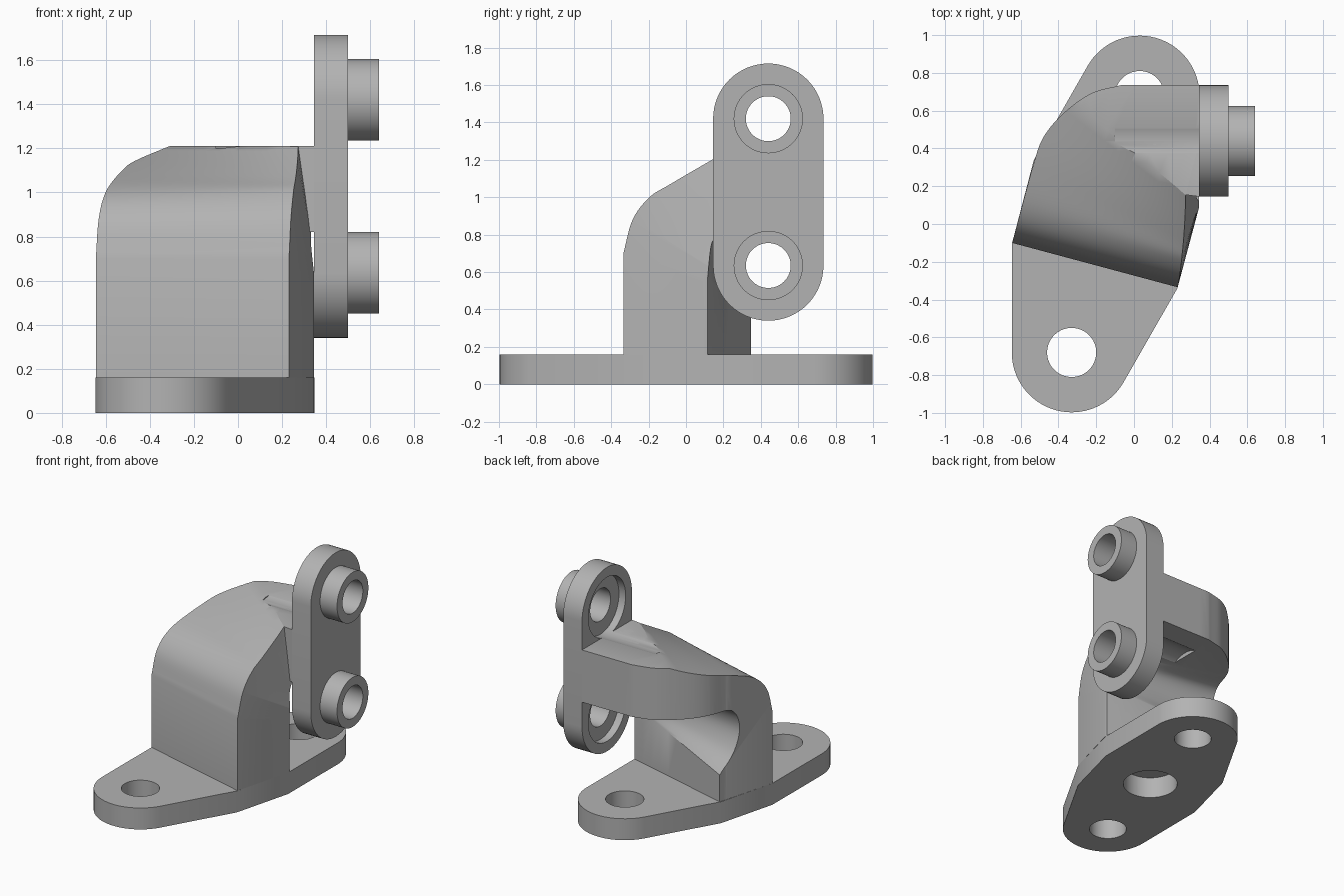
import bpy, bmesh, math
from mathutils import Vector

if "Cube" in bpy.data.objects:
    bpy.data.objects.remove(bpy.data.objects["Cube"], do_unlink=True)

grey = bpy.data.materials.new("plain grey")
grey.use_nodes = True
grey.diffuse_color = (0.45, 0.45, 0.45, 1)
grey.node_tree.nodes["Principled BSDF"].inputs["Base Color"].default_value = grey.diffuse_color


def make(name, bm):
    bmesh.ops.recalc_face_normals(bm, faces=bm.faces)
    mesh = bpy.data.meshes.new(name)
    bm.to_mesh(mesh)
    bm.free()
    mesh.materials.append(grey)
    obj = bpy.data.objects.new(name, mesh)
    bpy.context.collection.objects.link(obj)
    return obj


def prism(name, outline, low, high, axis="z"):
    """Extrude an outline upwards, or a (y, z) outline along x."""
    bm = bmesh.new()

    def place(p, h):
        return (p[0], p[1], h) if axis == "z" else (h, p[0], p[1])
    bottom = [bm.verts.new(place(p, low)) for p in outline]
    top = [bm.verts.new(place(p, high)) for p in outline]
    bm.faces.new(bottom)
    bm.faces.new(top)
    n = len(outline)
    for i in range(n):
        j = (i + 1) % n
        bm.faces.new((bottom[i], bottom[j], top[j], top[i]))
    return make(name, bm)


def arc(cx, cy, r, start, end, steps=32):
    angles = [math.radians(start + (end - start) * i / steps) for i in range(steps + 1)]
    return [(cx + r * math.cos(a), cy + r * math.sin(a)) for a in angles]


def disc(name, cx, cy, r, low, high, axis="z"):
    return prism(name, arc(cx, cy, r, 0, 360, 64)[:-1], low, high, axis)


def activate(obj):
    bpy.ops.object.select_all(action="DESELECT")
    obj.select_set(True)
    bpy.context.view_layer.objects.active = obj


def boolean(obj, cutter, operation="DIFFERENCE"):
    cutter.hide_render = True
    mod = obj.modifiers.new("cut", "BOOLEAN")
    mod.operation, mod.solver, mod.object = operation, "EXACT", cutter
    activate(obj)
    bpy.ops.object.modifier_apply(modifier=mod.name)
    bpy.data.objects.remove(cutter, do_unlink=True)


def smooth_curve(pts, steps=6):
    """Straight first and last spans, rounded spans between."""
    pts = [Vector(p) for p in pts]
    mid = pts[1:-1]
    mid = [2 * mid[0] - mid[1]] + mid + [2 * mid[-1] - mid[-2]]
    out = [pts[0]]
    for a, b, c, d in zip(mid, mid[1:], mid[2:], mid[3:]):
        for i in range(steps):
            t = i / steps
            out.append(0.5 * (2 * b + (c - a) * t + (2 * a - 5 * b + 4 * c - d) * t * t
                              + (3 * b - a - 3 * c + d) * t ** 3))
    return out + [pts[-2], pts[-1]]


# Base flange: two lugs, the second a half turn of the first
half = [(-0.645, -0.1)] + arc(-0.33, -0.68, 0.317, 180, 330) + [(0.23, -0.34)]
base = prism("base_flange", half + [(-0.3 - x, -y) for x, y in half], 0, 0.16)
for x, y, r in ((-0.33, -0.68, 0.13), (0.03, 0.68, 0.13), (-0.15, 0, 0.19)):
    boolean(base, disc("hole", x, y, r, -0.1, 0.3))

# Bent body: cross-sections blended from the left end to the right end
outer_l = smooth_curve([(0, .16), (0, .7), (.05, .88), (.17, 1.0), (.42, 1.09), (.86, 1.21), (1.1, 1.21)])
outer_r = smooth_curve([(0, .16), (0, .7), (.05, .88), (.14, 1.0), (.25, 1.07), (.485, 1.21), (1.1, 1.21)])
inner_l = smooth_curve([(.465, .16), (.465, .36), (.34, .5), (.29, .67), (.36, .81), (.55, .83), (1.1, .82)])
inner_r = smooth_curve([(.465, .16), (.465, .57), (.47, .63), (.475, .7), (.485, .76), (.52, .82), (1.1, .82)])
corner = Vector((-0.645, -0.1, 0))
along = Vector((0.966, -0.259, 0))
back = Vector((0.259, 0.966, 0))


def section_point(left, right, t):
    inset = 0.28 * max(0, right.y - 0.57) * min(right.x, 0.5)
    start = corner + back * left.x + Vector((0, 0, left.y))
    end = corner + along * (0.907 - inset) + back * right.x + Vector((0, 0, right.y))
    return start.lerp(end, t)


bm = bmesh.new()
COLS = 10
rings = []
for k in range(COLS + 1):
    rings.append([[bm.verts.new(section_point(l, r, k / COLS)) for l, r in zip(a, b)]
                  for a, b in ((outer_l, outer_r), (inner_l, inner_r))])
n = len(outer_l)
for p, q in zip(rings, rings[1:]):
    for side in (0, 1):
        for i in range(n - 1):
            bm.faces.new((p[side][i], p[side][i + 1], q[side][i + 1], q[side][i]))
    for i in (0, n - 1):
        bm.faces.new((p[0][i], p[1][i], q[1][i], q[0][i]))
for o, i_ in (rings[0], rings[-1]):
    for i in range(n - 1):
        bm.faces.new((o[i], o[i + 1], i_[i + 1], i_[i]))
bmesh.ops.triangulate(bm, faces=bm.faces)
body = make("bent_body", bm)

# Round the back left of the body in plan
rounded = [Vector(p) for p in ((-.8, -.1), (-.54, .29), (-.485, .45), (-.38, .58), (-.23, .69), (-.07, .735), (.345, .735))]
plan = [(0.345, -0.6), (-0.8, -0.6)] + [tuple(p) for p in smooth_curve(rounded)]
boolean(body, prism("plan", plan, 0, 2), "INTERSECT")

# Short arm joining the body to the upright plate
arm = prism("arm", [(.345, .145), (.345, .735), (.1, .735), (.1, .31), (.27, .155)], 0.82, 1.21)

# Upright plate with rounded ends and two bosses
Y, LOW, HIGH = 0.44, 0.635, 1.42
plate = prism("upright_plate", arc(Y, LOW, 0.295, 180, 360) + arc(Y, HIGH, 0.295, 0, 180), 0.345, 0.5, "x")
parts = [base, body, arm, plate]
for label, z in (("lower", LOW), ("upper", HIGH)):
    boss = disc(label + "_boss", Y, z, 0.185, 0.5, 0.64, "x")
    for obj in (boss, plate):
        boolean(obj, disc("bore", Y, z, 0.12, 0.2, 0.8, "x"))
    # Counterbore runs on as a shallow groove in the arm
    for obj in (plate, arm, body):
        boolean(obj, disc("counterbore", Y, z, 0.22, -0.1, 0.4, "x"))
    parts.append(boss)

for obj in parts:
    activate(obj)
    bpy.ops.object.shade_smooth_by_angle(angle=math.radians(30))
